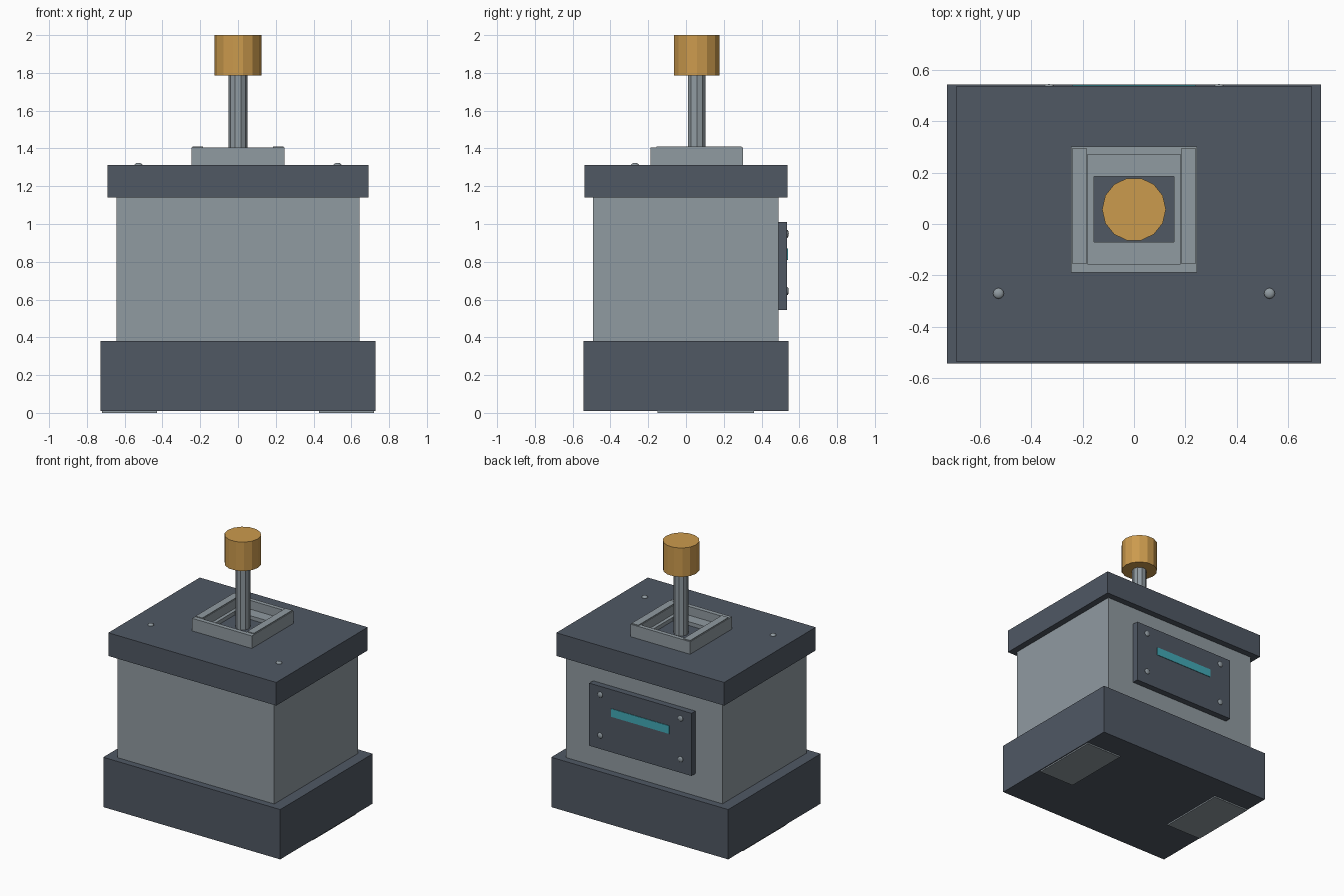
import bpy, bmesh, math
from mathutils import Matrix

if "Cube" in bpy.data.objects:
    bpy.data.objects.remove(bpy.data.objects["Cube"])


def material(name, rgb):
    m = bpy.data.materials.new(name)
    m.diffuse_color = (*rgb, 1)
    m.use_nodes = True
    m.node_tree.nodes["Principled BSDF"].inputs["Base Color"].default_value = m.diffuse_color
    return m


GREY = material("light_grey", (0.28, 0.325, 0.355))
DARK = material("dark_slate", (0.080, 0.098, 0.127))
BRASS = material("brass", (0.60, 0.325, 0.075))
TEAL = material("teal", (0.055, 0.40, 0.47))


def finish(name, bm, mat):
    bmesh.ops.recalc_face_normals(bm, faces=bm.faces)
    me = bpy.data.meshes.new(name)
    bm.to_mesh(me)
    bm.free()
    me.materials.append(mat)
    ob = bpy.data.objects.new(name, me)
    bpy.context.collection.objects.link(ob)
    return ob


def box(name, mat, x, y, z):
    """Box from (min, max) ranges."""
    bm = bmesh.new()
    size = [r[1] - r[0] for r in (x, y, z)]
    mid = [(r[0] + r[1]) / 2 for r in (x, y, z)]
    bmesh.ops.create_cube(bm, size=1, matrix=Matrix.Translation(mid) @ Matrix.Diagonal((*size, 1)))
    return finish(name, bm, mat)


def frame(name, mat, outer, inner, z):
    """Rectangular ring; rectangles are (x0, x1, y0, y1)."""
    bm = bmesh.new()
    loops = []
    for r, h in ((outer, z[0]), (outer, z[1]), (inner, z[1]), (inner, z[0])):
        x0, x1, y0, y1 = r
        loops.append([bm.verts.new((a, b, h)) for a, b in ((x0, y0), (x1, y0), (x1, y1), (x0, y1))])
    for k in range(4):
        p, q = loops[k], loops[(k + 1) % 4]
        for i in range(4):
            j = (i + 1) % 4
            bm.faces.new((p[i], p[j], q[j], q[i]))
    return finish(name, bm, mat)


def cylinder(name, mat, x, y, r, z, sides):
    """Upright prism with a corner pointing to +y."""
    bm = bmesh.new()
    mtx = Matrix.Translation((x, y, sum(z) / 2)) @ Matrix.Rotation(math.pi / 2, 4, "Z")
    bmesh.ops.create_cone(bm, cap_ends=True, segments=sides, radius1=r, radius2=r,
                          depth=z[1] - z[0], matrix=mtx)
    return finish(name, bm, mat)


def screw(name, loc, scale):
    bm = bmesh.new()
    bmesh.ops.create_uvsphere(bm, u_segments=12, v_segments=8, radius=1,
                              matrix=Matrix.Translation(loc) @ Matrix.Diagonal((*scale, 1)))
    for f in bm.faces:
        f.smooth = True
    return finish(name, bm, GREY)


# Housing: base, body and lid
box("base", DARK, (-0.727, 0.727), (-0.543, 0.543), (0.01, 0.38))
box("body", GREY, (-0.643, 0.643), (-0.493, 0.49), (0.38, 1.14))
box("lid", DARK, (-0.69, 0.69), (-0.537, 0.537), (1.14, 1.312))

# Foot pads under the base, side strips on the collar and lid screws
for side, s in (("left", -1), ("right", 1)):
    box("foot_pad_" + side, GREY, sorted((s * 0.43, s * 0.72)), (-0.15, 0.36), (0.0, 0.012))
    box("collar_strip_" + side, GREY, sorted((s * 0.185, s * 0.24)), (-0.155, 0.295), (1.40, 1.411))
    screw("lid_screw_" + side, (s * 0.527, -0.27, 1.312), (0.021, 0.021, 0.012))

# Lever collar with a lower inner ledge
frame("collar", GREY, (-0.245, 0.245, -0.188, 0.301), (-0.18, 0.18, -0.155, 0.27), (1.31, 1.405))
frame("collar_ledge", GREY, (-0.18, 0.18, -0.155, 0.27), (-0.155, 0.155, -0.07, 0.185), (1.31, 1.34))

# Lever rod and knob
cylinder("lever_rod", GREY, 0, 0.057, 0.05, (1.30, 1.80), 10)
cylinder("lever_knob", BRASS, 0, 0.057, 0.124, (1.785, 2.0), 14)

# Rear panel with indicator strip and four corner screws
box("rear_panel", DARK, (-0.42, 0.42), (0.48, 0.536), (0.545, 1.01))
box("indicator_strip", TEAL, (-0.24, 0.24), (0.533, 0.54), (0.81, 0.87))
for side, s in (("left", -1), ("right", 1)):
    for level, z in (("lower", 0.645), ("upper", 0.948)):
        screw(f"panel_screw_{level}_{side}", (s * 0.33, 0.536, z), (0.021, 0.008, 0.021))
